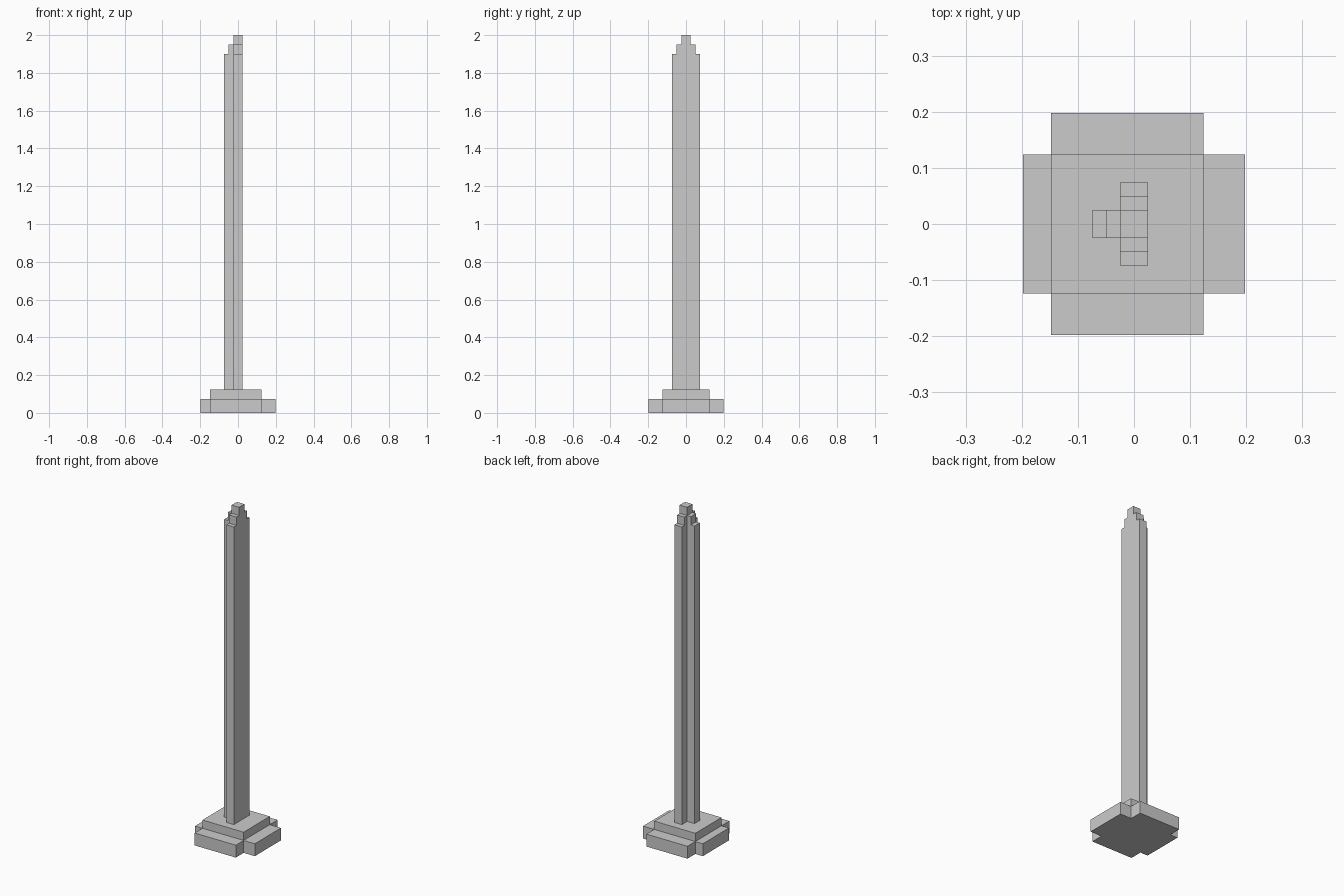
import bpy, bmesh

if "Cube" in bpy.data.objects:
    bpy.data.objects.remove(bpy.data.objects["Cube"])

U = 2 / 81  # block unit: the tower is 81 blocks tall


def prism(name, outline, z0, z1, bottom=False):
    """Extrude a counter-clockwise outline (in blocks) from z0 to z1."""
    bm = bmesh.new()
    low = [bm.verts.new((x * U, y * U, z0 * U)) for x, y in outline]
    high = [bm.verts.new((x * U, y * U, z1 * U)) for x, y in outline]
    n = len(outline)
    for i in range(n):
        j = (i + 1) % n
        bm.faces.new((low[i], low[j], high[j], high[i]))
    bm.faces.new(high)
    if bottom:
        bm.faces.new(low[::-1])
    mesh = bpy.data.meshes.new(name)
    bm.to_mesh(mesh)
    bm.free()
    obj = bpy.data.objects.new(name, mesh)
    bpy.context.collection.objects.link(obj)
    return obj


def rect(x0, x1, y):
    return [(x0, -y), (x1, -y), (x1, y), (x0, y)]


def tee(reach):
    """Flat on +x, with ribs reaching out to -x, -y and +y."""
    r = reach
    return [(-1, -r), (1, -r), (1, r), (-1, r), (-1, 1), (-r, 1), (-r, -1), (-1, -1)]


# Cross-shaped foot with notched corners
half = [(-8, -5), (-6, -5), (-6, -8), (5, -8), (5, -5), (8, -5)]
prism("base_foot", half + [(x, -y) for x, y in reversed(half)], 0, 3, bottom=True)

# Upper step of the base
prism("base_step", rect(-6, 5, 5), 3, 5)

# Ribbed shaft and its stepped crown
prism("shaft", tee(3), 5, 77)
prism("crown_step", tee(2), 77, 79)
prism("crown_tip", rect(-1, 1, 1), 79, 81)
